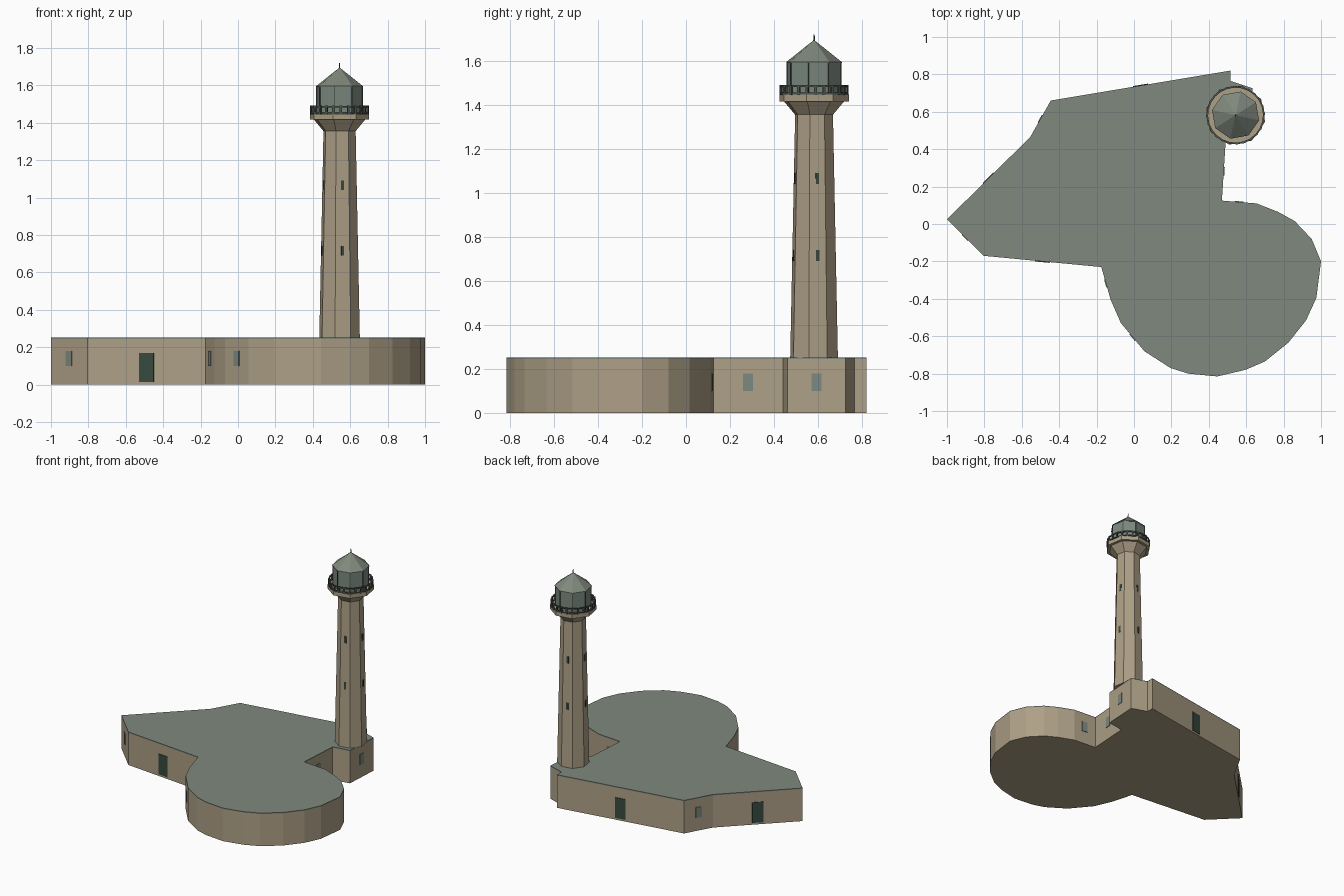
import bpy, bmesh, math
from mathutils import Vector, Matrix

if "Cube" in bpy.data.objects:
    bpy.data.objects.remove(bpy.data.objects["Cube"])


def material(name, rgb):
    m = bpy.data.materials.new(name)
    m.diffuse_color = (*rgb, 1)
    m.use_nodes = True
    m.node_tree.nodes["Principled BSDF"].inputs["Base Color"].default_value = m.diffuse_color
    return m


STONE = material("tan stone", (0.42, 0.35, 0.24))
ROOF = material("grey green roof", (0.215, 0.25, 0.205))
GLASS = material("grey glass", (0.20, 0.25, 0.215))
DARK = material("dark green", (0.04, 0.068, 0.05))
METAL = material("dark grey metal", (0.075, 0.095, 0.08))

TOWER = Vector((0.543, 0.582, 0))
TURN = math.radians(10)          # tower faces are turned a little


def finish(name, bm, mat):
    bmesh.ops.recalc_face_normals(bm, faces=bm.faces)
    me = bpy.data.meshes.new(name)
    bm.to_mesh(me)
    bm.free()
    me.materials.append(mat)
    ob = bpy.data.objects.new(name, me)
    bpy.context.collection.objects.link(ob)
    return ob


def prism(name, pts, z0, z1, mat):
    bm = bmesh.new()
    face = bm.faces.new([bm.verts.new((x, y, z0)) for x, y in pts])
    ext = bmesh.ops.extrude_face_region(bm, geom=[face])["geom"]
    bmesh.ops.translate(bm, vec=(0, 0, z1 - z0),
                        verts=[v for v in ext if isinstance(v, bmesh.types.BMVert)])
    if face.is_valid is False or len(bm.faces) < len(pts) + 2:
        bm.faces.new([v for v in bm.verts if abs(v.co.z - z0) < 1e-6])
    return finish(name, bm, mat)


def turned(name, profile, mat, sides=8, closed=False):
    """Sweep (radius, z) points around the tower axis."""
    bm = bmesh.new()
    rings = []
    for r, z in profile:
        rings.append([bm.verts.new(TOWER + Vector((r * math.cos(a), r * math.sin(a), z)))
                      for a in (TURN + (k + 0.5) * math.tau / sides for k in range(sides))])
    pairs = list(zip(rings, rings[1:]))
    if closed:
        pairs.append((rings[-1], rings[0]))
    for lo, hi in pairs:
        for k in range(sides):
            n = (k + 1) % sides
            bm.faces.new((lo[k], lo[n], hi[n], hi[k]))
    if not closed:
        bm.faces.new(rings[0])
        bm.faces.new(rings[-1])
    return finish(name, bm, mat)


def box(bm, centre, angle, size):
    """Box whose local x points along the given direction."""
    m = Matrix.Translation(centre) @ Matrix.Rotation(angle, 4, 'Z') @ Matrix.Diagonal((*size, 1))
    bmesh.ops.create_cube(bm, size=1, matrix=m)


# Fort outline, counter-clockwise from the left tip
outline = [(-1, .025), (-.805, -.17), (-.175, -.23),
           (-.125, -.405), (-.07, -.53), (.055, -.68), (.195, -.77), (.29, -.80),
           (.445, -.815), (.595, -.78), (.70, -.735), (.825, -.635), (.92, -.515),
           (.975, -.395), (1, -.2), (.95, -.08), (.86, .015), (.77, .065),
           (.655, .11), (.47, .125), (.49, .44), (.62, .461), (.635, .725),
           (.515, .765), (.515, .82), (-.445, .66), (-.555, .465)]
prism("fort_walls", outline, 0, 0.244, STONE)
prism("fort_roof", outline, 0.244, 0.252, ROOF)


# Doors and windows, each in the middle of a wall
def wall_plates(name, walls, width, z0, z1, mat):
    bm = bmesh.new()
    for i in walls:
        a = Vector(outline[i])
        b = Vector(outline[(i + 1) % len(outline)])
        mid, d = (a + b) / 2, b - a
        box(bm, (mid.x, mid.y, (z0 + z1) / 2), math.atan2(-d.x, d.y),
            (0.008, width, z1 - z0))
    finish(name, bm, mat)


wall_plates("fort_doors", (1, 24, 26), 0.08, 0.015, 0.17, DARK)
wall_plates("fort_windows", (0, 2, 4, 18, 19, 21, 25), 0.045, 0.10, 0.18, GLASS)

# Tower shaft and flared gallery
turned("tower_shaft", [(.111, .25), (.088, 1.36)], STONE)
turned("gallery_flare", [(.088, 1.355), (.14, 1.416)], STONE)
turned("gallery_floor", [(.162, 1.416), (.162, 1.446)], STONE)

# Slit windows on four sides of the shaft
bm = bmesh.new()
for k in range(4):
    ang = TURN + k * math.pi / 2
    for z in (0.715, 1.065):
        r = (.111 - .023 * (z - .25) / 1.11) * math.cos(math.pi / 8)
        box(bm, TOWER + Vector((r * math.cos(ang), r * math.sin(ang), z)), ang,
            (0.009, 0.015, 0.05))
finish("tower_slits", bm, DARK)

# Gallery railing
for name, z in (("lower_rail", 1.448), ("upper_rail", 1.482)):
    turned(name, [(.147, z), (.156, z), (.156, z + .008), (.147, z + .008)],
           METAL, sides=24, closed=True)
bm = bmesh.new()
for k in range(24):
    a = TURN + (k + 0.5) * math.tau / 24
    box(bm, TOWER + Vector((.152 * math.cos(a), .152 * math.sin(a), 1.468)), a,
        (.010, .012, .046))
finish("railing_posts", bm, METAL)

# Lantern room with corner bars, roof and spike
turned("lantern_room", [(.125, 1.446), (.125, 1.592)], GLASS)
bm = bmesh.new()
for k in range(8):
    a = TURN + (k + 0.5) * math.tau / 8
    box(bm, TOWER + Vector((.124 * math.cos(a), .124 * math.sin(a), 1.519)), a,
        (.006, .006, .146))
finish("lantern_bars", bm, METAL)
turned("lantern_roof", [(.129, 1.59), (.129, 1.595), (.004, 1.692)], ROOF)
turned("roof_spike", [(.004, 1.685), (.003, 1.72)], METAL, sides=6)
